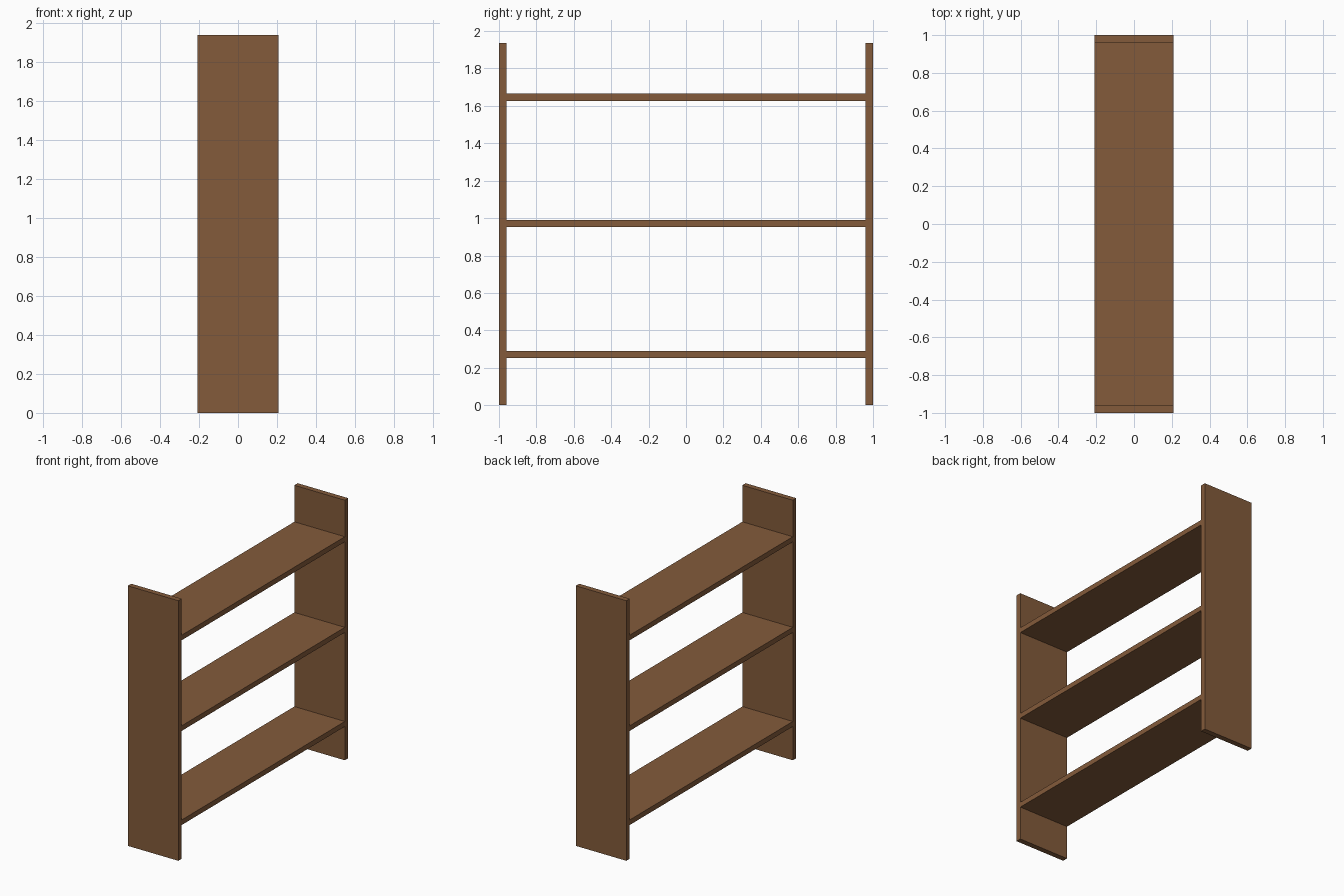
import bpy

if "Cube" in bpy.data.objects:
    bpy.data.objects.remove(bpy.data.objects["Cube"])

wood = bpy.data.materials.new("brown wood")
wood.diffuse_color = (0.228, 0.104, 0.043, 1)
wood.use_nodes = True
wood.node_tree.nodes["Principled BSDF"].inputs["Base Color"].default_value = wood.diffuse_color

DEPTH, HEIGHT, THICK = 0.416, 1.937, 0.04


def board(name, size, centre):
    bpy.ops.mesh.primitive_cube_add(size=1, location=centre)
    ob = bpy.context.object
    ob.name = name
    ob.scale = size
    bpy.ops.object.transform_apply(location=False, rotation=False, scale=True)
    ob.data.materials.append(wood)


# Upright end panels
for name, side in (("front_panel", -1), ("back_panel", 1)):
    board(name, (DEPTH, THICK, HEIGHT), (0, side * (1 - THICK / 2), HEIGHT / 2))

# Shelves spanning between the panels
for name, z in (("lower_shelf", 0.27), ("middle_shelf", 0.971), ("upper_shelf", 1.646)):
    board(name, (DEPTH, 2 - 2 * THICK, 0.038), (0, 0, z))
